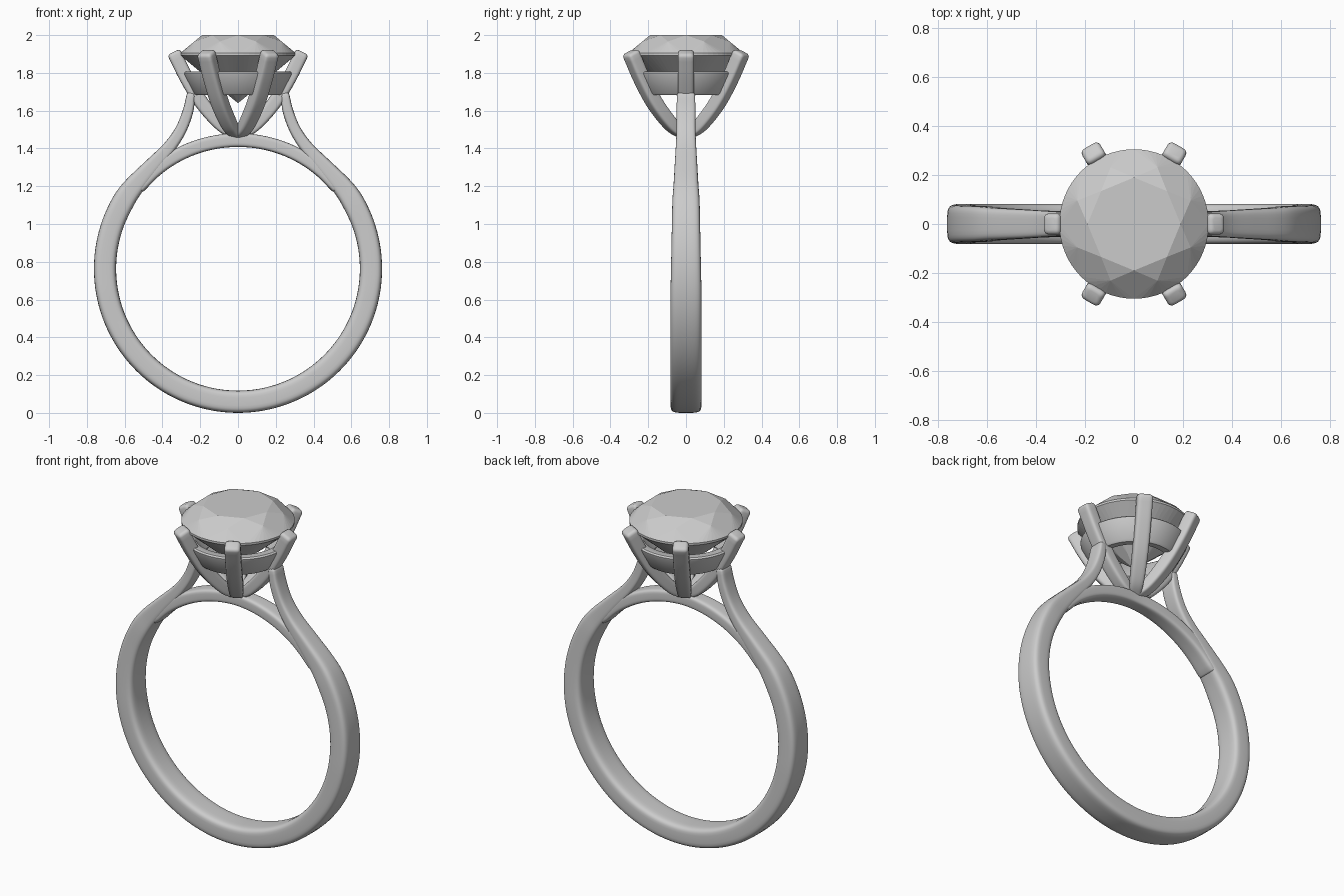
import bpy, bmesh
from math import sin, cos, pi, radians
from mathutils import Vector

if "Cube" in bpy.data.objects:
    bpy.data.objects.remove(bpy.data.objects["Cube"])

CZ, RI, RO = 0.763, 0.645, 0.763      # finger hole centre height, inner / outer radius


def finish(name, bm, smooth=True):
    bmesh.ops.recalc_face_normals(bm, faces=bm.faces)
    mesh = bpy.data.meshes.new(name)
    bm.to_mesh(mesh)
    bm.free()
    ob = bpy.data.objects.new(name, mesh)
    bpy.context.collection.objects.link(ob)
    if smooth:
        bpy.ops.object.select_all(action='DESELECT')
        ob.select_set(True)
        bpy.context.view_layer.objects.active = ob
        bpy.ops.object.shade_smooth_by_angle(angle=radians(40))
    return ob


def spline(pts, n):
    """Catmull-Rom through (x, z, thickness, half width) points."""
    p = [Vector(q) for q in pts]
    p = [2 * p[0] - p[1]] + p + [2 * p[-1] - p[-2]]
    out = []
    for i in range(1, len(p) - 2):
        a, b, c, d = p[i - 1:i + 3]
        for k in range(n):
            t = k / n
            out.append(0.5 * (2 * b + (c - a) * t + (2 * a - 5 * b + 4 * c - d) * t * t
                              + (3 * b - a - 3 * c + d) * t ** 3))
    return out + [p[-2]]


def sweep(name, pts, n=4, power=4.5, rnd=0.018, sides=32):
    """Rounded-rectangle bar along a path in the xz plane, with rounded ends."""
    path = spline(pts, n)
    bm = bmesh.new()
    rings = []

    def ring(c, tan, th, hw):
        nx, nz = -tan[1], tan[0]
        vs = []
        for k in range(sides):
            a = 2 * pi * (k + 0.5) / sides
            u = abs(cos(a)) ** (2 / power) * (1 if cos(a) > 0 else -1) * th / 2
            v = abs(sin(a)) ** (2 / power) * (1 if sin(a) > 0 else -1) * hw
            vs.append(bm.verts.new((c[0] + nx * u, v, c[1] + nz * u)))
        rings.append(vs)

    last = len(path) - 1
    for i, p in enumerate(path):
        d = path[min(i + 1, last)] - path[max(i - 1, 0)]
        tan = Vector((d[0], d[1])).normalized()
        c = Vector((p[0], p[1]))
        steps = [0]
        if i == 0:
            steps = [-90, -60, -30, 0]
        elif i == last:
            steps = [0, 30, 60, 90]
        for s in steps:
            s = radians(s)
            shrink = rnd * (1 - cos(s))
            ring(c + tan * rnd * sin(s), tan, p[2] - 2 * shrink, p[3] - shrink)
    for a, b in zip(rings, rings[1:]):
        for k in range(sides):
            j = (k + 1) % sides
            bm.faces.new((a[k], a[j], b[j], b[k]))
    bm.faces.new(rings[0])
    bm.faces.new(rings[-1])
    return finish(name, bm)


# Shank: circular band whose shoulders sweep up to the side prongs
half = []
for deg in range(0, 121, 10):
    a = radians(deg)
    r, th = (RI + RO) / 2, RO - RI
    half.append((r * sin(a), CZ - r * cos(a), th, 0.082 - 0.01 * max(0, deg - 80) / 40))
half += [(0.555, 1.195, 0.108, 0.066), (0.46, 1.302, 0.085, 0.06), (0.365, 1.405, 0.068, 0.054),
         (0.302, 1.50, 0.06, 0.05), (0.264, 1.60, 0.056, 0.05), (0.25, 1.68, 0.046, 0.048)]
mirrored = [(-x, z, t, w) for x, z, t, w in reversed(half[1:])]
sweep("shank", mirrored + half)

# Arch: closes the finger hole beneath the setting
arch = []
for deg in range(-50, 51, 10):
    a, r = radians(deg), RI + 0.036
    arch.append((r * sin(a), CZ + r * cos(a), 0.072, 0.043 + 0.018 * abs(deg) / 50))
sweep("bridge_arch", arch)

# Six curved prongs
prong_path = [(0.02, 1.475, 0.05, 0.03), (0.09, 1.525, 0.068, 0.038), (0.187, 1.635, 0.074, 0.042),
              (0.268, 1.765, 0.074, 0.043), (0.333, 1.895, 0.074, 0.043)]
for i in range(6):
    prong = sweep(f"prong_{i + 1}", prong_path, n=6)
    prong.rotation_euler.z = i * pi / 3

# Gallery ring: tapered hoop that ties the prongs together
bm = bmesh.new()
profile = [(0.212, 1.682), (0.225, 1.682), (0.236, 1.692), (0.286, 1.79), (0.288, 1.80), (0.28, 1.808),
           (0.24, 1.808), (0.23, 1.80), (0.182, 1.70), (0.187, 1.685)]
N = 64
loops = [[bm.verts.new((r * cos(2 * pi * k / N), r * sin(2 * pi * k / N), z)) for k in range(N)]
         for r, z in profile]
for i, a in enumerate(loops):
    b = loops[(i + 1) % len(loops)]
    for k in range(N):
        j = (k + 1) % N
        bm.faces.new((a[k], a[j], b[j], b[k]))
finish("gallery_ring", bm)

# Round brilliant stone, flat facets
bm = bmesh.new()


def circle(r, z, count, shift=0.0):
    return [bm.verts.new((r * cos(2 * pi * (k + shift) / count), r * sin(2 * pi * (k + shift) / count), z))
            for k in range(count)]


G, S = 64, 8                           # girdle segments, segments per facet octant
table = circle(0.19, 2.0, 8)
crown = circle(0.25, 1.966, 8, 0.5)
top = circle(0.305, 1.905, G)
low = circle(0.305, 1.893, G)
pav = circle(0.08, 1.70, 8, 0.5)
culet = bm.verts.new((0, 0, 1.64))
bm.faces.new(table)
for k in range(8):
    j = (k + 1) % 8
    bm.faces.new((table[k], crown[k], table[j]))
    bm.faces.new((table[k], crown[k - 1], top[k * S], crown[k]))
    bm.faces.new((culet, pav[k], low[k * S], pav[k - 1]))
    for m in range(S):
        a, b = k * S + m, (k * S + m + 1) % G
        bm.faces.new((crown[k], top[a], top[b]))
        bm.faces.new((pav[k], low[b], low[a]))
        bm.faces.new((top[a], low[a], low[b], top[b]))
finish("stone", bm, smooth=False)
